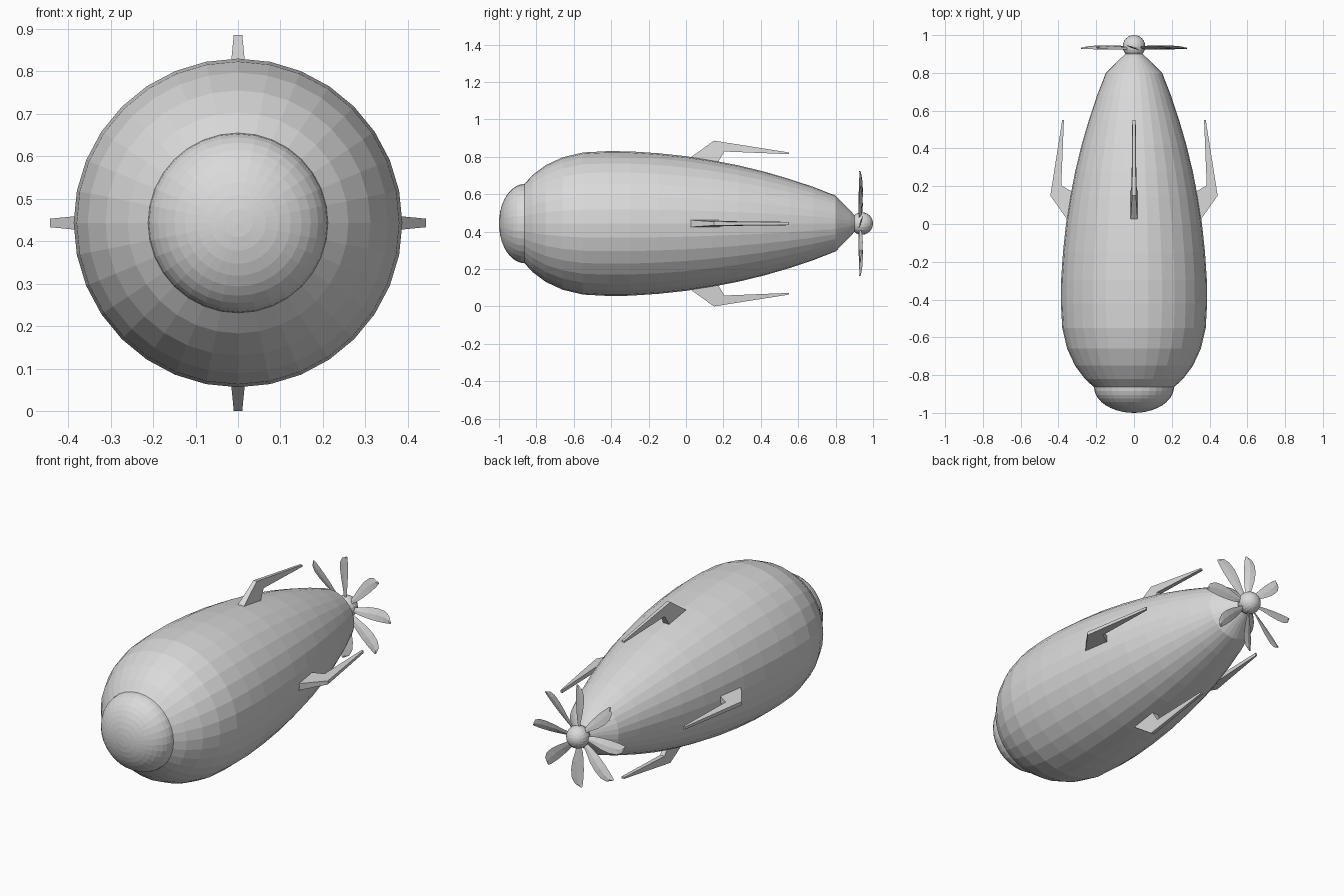
import bpy, bmesh, math
from mathutils import Matrix, Vector

if "Cube" in bpy.data.objects:
    bpy.data.objects.remove(bpy.data.objects["Cube"])

AXIS_Z = 0.443

grey = bpy.data.materials.new("light_grey")
grey.diffuse_color = (0.7, 0.7, 0.7, 1)
grey.use_nodes = True
grey.node_tree.nodes["Principled BSDF"].inputs["Base Color"].default_value = grey.diffuse_color


def finish(bm, name):
    bmesh.ops.recalc_face_normals(bm, faces=bm.faces)
    mesh = bpy.data.meshes.new(name)
    bm.to_mesh(mesh)
    bm.free()
    mesh.materials.append(grey)
    obj = bpy.data.objects.new(name, mesh)
    obj.location.z = AXIS_Z
    bpy.context.collection.objects.link(obj)
    return obj


def lathe(name, profile, sides=32):
    """Turn (y, radius) points around the long axis and cap both ends."""
    bm = bmesh.new()
    rings = []
    for y, r in profile:
        rings.append([bm.verts.new((r * math.sin(2 * math.pi * i / sides), y,
                                    r * math.cos(2 * math.pi * i / sides)))
                      for i in range(sides)])
    for a, b in zip(rings, rings[1:]):
        for i in range(sides):
            j = (i + 1) % sides
            bm.faces.new((a[i], a[j], b[j], b[i]))
    bm.faces.new(rings[0])
    bm.faces.new(rings[-1])
    return finish(bm, name)


def ball(name, y, radius, depth, u, v):
    bm = bmesh.new()
    m = (Matrix.Translation((0, y, 0)) @ Matrix.Diagonal((radius, depth, radius, 1))
         @ Matrix.Rotation(math.pi / 2, 4, 'X'))
    bmesh.ops.create_uvsphere(bm, u_segments=u, v_segments=v, radius=1, matrix=m)
    return finish(bm, name)


# Hull
lathe("hull", [(-0.87, 0.205), (-0.82, 0.26), (-0.75, 0.312), (-0.66, 0.354),
               (-0.55, 0.38), (-0.42, 0.387), (-0.30, 0.386), (-0.15, 0.376),
               (0.0, 0.36), (0.14, 0.338), (0.28, 0.311), (0.42, 0.277),
               (0.55, 0.239), (0.68, 0.196), (0.80, 0.149), (0.88, 0.068),
               (0.90, 0.045)])

# Rounded nose and propeller hub
ball("nose", -0.862, 0.212, 0.138, 32, 20)
ball("propeller_hub", 0.94, 0.06, 0.06, 20, 12)

# Four swept fins: an upright strut, then a long blade reaching aft
STRUT = [(0.005, 0.34, 0.02), (0.15, 0.443, 0.010), (0.205, 0.385, 0.013), (0.16, 0.31, 0.02)]
BLADE = [(0.15, 0.443, 0.010), (0.55, 0.380, 0.007), (0.55, 0.371, 0.009), (0.205, 0.385, 0.013)]
for k, side in enumerate(("top", "right", "bottom", "left")):
    bm = bmesh.new()
    for outline in (STRUT, BLADE):
        pos = [bm.verts.new((w, y, r)) for y, r, w in outline]
        neg = [bm.verts.new((-w, y, r)) for y, r, w in outline]
        bm.faces.new(pos)
        bm.faces.new(neg)
        for i in range(4):
            # leave out the wall shared by strut and blade
            if (outline is STRUT and i == 1) or (outline is BLADE and i == 3):
                continue
            j = (i + 1) % 4
            bm.faces.new((pos[i], pos[j], neg[j], neg[i]))
    bmesh.ops.remove_doubles(bm, verts=bm.verts, dist=0.0001)
    bm.transform(Matrix.Rotation(k * math.pi / 2, 4, 'Y'))
    finish(bm, side + "_fin")

# Eight curved propeller blades: (radius, straight edge, curved edge)
SECTIONS = [(0.045, -0.010, 0.010), (0.09, -0.020, 0.020), (0.14, -0.024, 0.034),
            (0.19, -0.025, 0.041), (0.235, -0.023, 0.038), (0.265, -0.020, 0.022),
            (0.28, -0.017, -0.008)]
for k in range(8):
    bm = bmesh.new()
    rings = []
    for r, a, b in SECTIONS:
        pitch = math.radians(32 - 70 * r)
        mid, t = (a + b) / 2, 0.004
        ring = []
        for w, d in ((a, 0), (mid, t), (b, 0), (mid, -t)):
            ring.append(bm.verts.new((-w * math.cos(pitch),
                                      0.932 + w * math.sin(pitch) + d, r)))
        rings.append(ring)
    for p, q in zip(rings, rings[1:]):
        for i in range(4):
            j = (i + 1) % 4
            bm.faces.new((p[i], p[j], q[j], q[i]))
    bm.faces.new(rings[0])
    bm.faces.new(rings[-1])
    bm.transform(Matrix.Rotation(k * math.pi / 4, 4, 'Y'))
    finish(bm, "propeller_blade_%d" % (k + 1))
